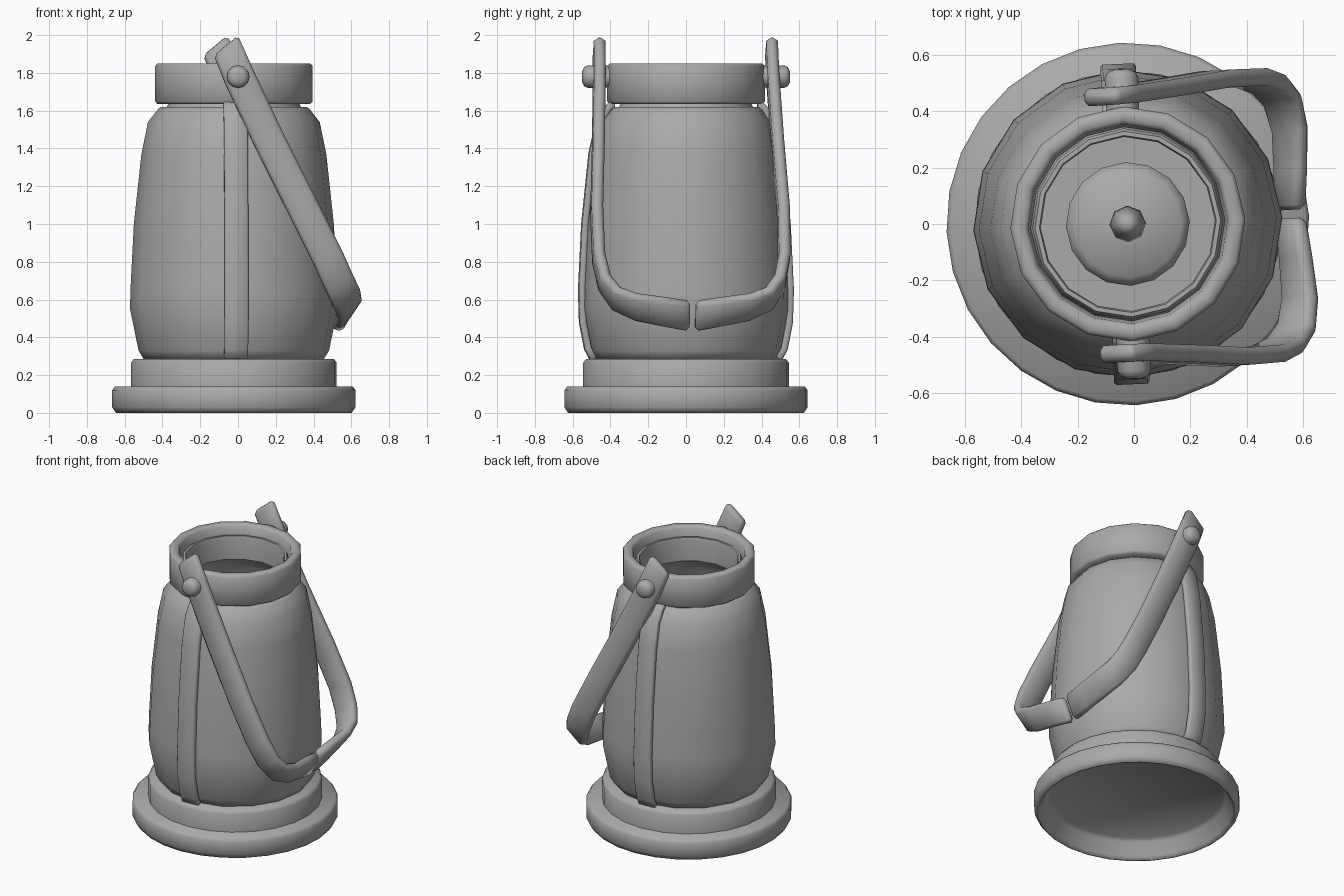
import bpy, bmesh
from math import pi, cos, sin, radians
from mathutils import Vector

if "Cube" in bpy.data.objects:
    bpy.data.objects.remove(bpy.data.objects["Cube"])

CENTRE = Vector((-0.022, 0, 0))
TURN = radians(2.5)

# Dark grey metal
GREY = bpy.data.materials.new("dark_grey")
GREY.diffuse_color = (0.4, 0.4, 0.4, 1)
GREY.use_nodes = True
GREY.node_tree.nodes["Principled BSDF"].inputs["Base Color"].default_value = GREY.diffuse_color


def finish(name, bm, turn=TURN, angle=62, mirror=False):
    bmesh.ops.remove_doubles(bm, verts=bm.verts, dist=1e-4)
    bmesh.ops.recalc_face_normals(bm, faces=bm.faces)
    me = bpy.data.meshes.new(name)
    bm.to_mesh(me)
    bm.free()
    me.materials.append(GREY)
    ob = bpy.data.objects.new(name, me)
    bpy.context.collection.objects.link(ob)
    ob.location = CENTRE
    ob.rotation_euler.z = turn
    if mirror:
        mod = ob.modifiers.new("mirror", 'MIRROR')
        mod.use_axis = (False, True, False)
    bpy.ops.object.select_all(action='DESELECT')
    bpy.context.view_layer.objects.active = ob
    ob.select_set(True)
    bpy.ops.object.shade_smooth_by_angle(angle=radians(angle))
    return ob


def lathe(name, profile, segs, closed=False, place=None, **kw):
    """Turn (radius, height) points about z; place maps each point elsewhere."""
    bm = bmesh.new()
    rings = []
    for i in range(segs):
        a = 2 * pi * i / segs
        pts = [Vector((r * cos(a), r * sin(a), z)) for r, z in profile]
        rings.append([bm.verts.new(place(p) if place else p) for p in pts])
    n = len(profile)
    for i in range(segs):
        a, b = rings[i], rings[(i + 1) % segs]
        for j in range(n if closed else n - 1):
            k = (j + 1) % n
            bm.faces.new((a[j], b[j], b[k], a[k]))
    return finish(name, bm, **kw)


def strap(name, path, half_w, half_t, bevel=0.014, turn=TURN):
    """Loft a rounded flat bar along (point, width direction) pairs."""
    bm = bmesh.new()
    pts = [Vector(p) for p, w in path]
    rings = []
    for i, (p, w) in enumerate(path):
        t = (pts[min(i + 1, len(pts) - 1)] - pts[max(i - 1, 0)]).normalized()
        w = Vector(w).normalized()
        n = t.cross(w).normalized()
        # rings at both ends shrink to round off the tips
        steps = [(0, 0)]
        if i == 0:
            steps = [(0, bevel), (bevel, 0)]
        elif i == len(path) - 1:
            steps = [(-bevel, 0), (0, bevel)]
        for along, inset in steps:
            a, b, c = half_w - inset, half_t - inset, bevel * (0.5 if inset else 1)
            section = [(-a + c, -b), (a - c, -b), (a, -b + c), (a, b - c),
                       (a - c, b), (-a + c, b), (-a, b - c), (-a, -b + c)]
            rings.append([bm.verts.new(pts[i] + t * along + w * u + n * v)
                          for u, v in section])
    for r0, r1 in zip(rings, rings[1:]):
        for j in range(8):
            k = (j + 1) % 8
            bm.faces.new((r0[j], r0[k], r1[k], r1[j]))
    bm.faces.new(rings[0])
    bm.faces.new(rings[-1])
    return finish(name, bm, mirror=True, turn=turn)


# Stepped base, hollow underneath
lathe("base_foot", [(0, 0.12), (0.54, 0.12), (0.56, 0.10), (0.60, 0.02), (0.615, 0),
                    (0.625, 0), (0.645, 0.03), (0.645, 0.12), (0.63, 0.14), (0, 0.14)], 28)
lathe("base_step", [(0, 0.13), (0.545, 0.13), (0.545, 0.265), (0.53, 0.285), (0, 0.285)], 24)

# Barrel body with a hollow inside and a neck reaching into the collar
lathe("body", [(0, 0.28), (0.475, 0.28), (0.505, 0.33), (0.55, 0.55), (0.548, 0.65),
               (0.53, 1.0), (0.49, 1.37), (0.455, 1.54), (0.40, 1.61), (0.385, 1.62),
               (0.355, 1.62), (0.345, 1.64), (0.34, 1.77), (0.33, 1.79), (0.315, 1.79),
               (0.31, 1.77), (0.31, 1.63), (0.37, 1.60), (0.425, 1.53), (0.46, 1.37),
               (0.50, 1.0), (0.52, 0.55), (0.46, 0.31), (0, 0.31)], 16)

# Collar ring
lathe("collar", [(0.345, 1.635), (0.405, 1.635), (0.418, 1.65), (0.418, 1.835),
                 (0.405, 1.85), (0.37, 1.85), (0.355, 1.835), (0.345, 1.75)], 16, closed=True)

# Candle and flame inside
lathe("candle", [(0, 0.30), (0.22, 0.30), (0.22, 0.70), (0.19, 0.73), (0, 0.75)], 16)
lathe("flame", [(0, 0.74), (0.04, 0.76), (0.065, 0.82), (0.045, 0.90), (0, 1.0)], 8)

# Ribs down the front and back of the body
rib = [(0.49, 0.285), (0.52, 0.34), (0.547, 0.48), (0.552, 0.65), (0.535, 1.0),
       (0.497, 1.37), (0.46, 1.54), (0.415, 1.61), (0.385, 1.64)]
strap("side_ribs", [((-0.01, -r, z), (1, 0, 0)) for r, z in rib], 0.063, 0.018, 0.008)

# Pivot pins through the handle ends
lathe("pivot_pins", [(0, 0.39), (0.058, 0.39), (0.06, 0.52), (0.05, 0.54),
                     (0.03, 0.55), (0, 0.552)], 12,
      place=lambda p: Vector((p.x, -p.z, 1.78 + p.y)), mirror=True)

# Swing handle: two bent straps nearly meeting in the middle
strap("handle", [((-0.07, -0.457, 1.945), (0.75, 0, 0.62)),
                 ((0.0, -0.46, 1.78), (0.9, 0, 0.43)),
                 ((0.165, -0.475, 1.43), (0.9, 0, 0.43)),
                 ((0.345, -0.495, 1.07), (0.9, 0, 0.43)),
                 ((0.47, -0.492, 0.82), (0.9, 0, 0.43)),
                 ((0.53, -0.465, 0.69), (0.87, 0, 0.5)),
                 ((0.575, -0.405, 0.605), (0.75, 0, 0.66)),
                 ((0.595, -0.30, 0.56), (0.62, 0, 0.78)),
                 ((0.588, -0.15, 0.535), (0.5, 0, 0.86)),
                 ((0.578, -0.015, 0.513), (0.42, 0, 0.9))], 0.083, 0.031, 0.018,
      turn=radians(3.5))
